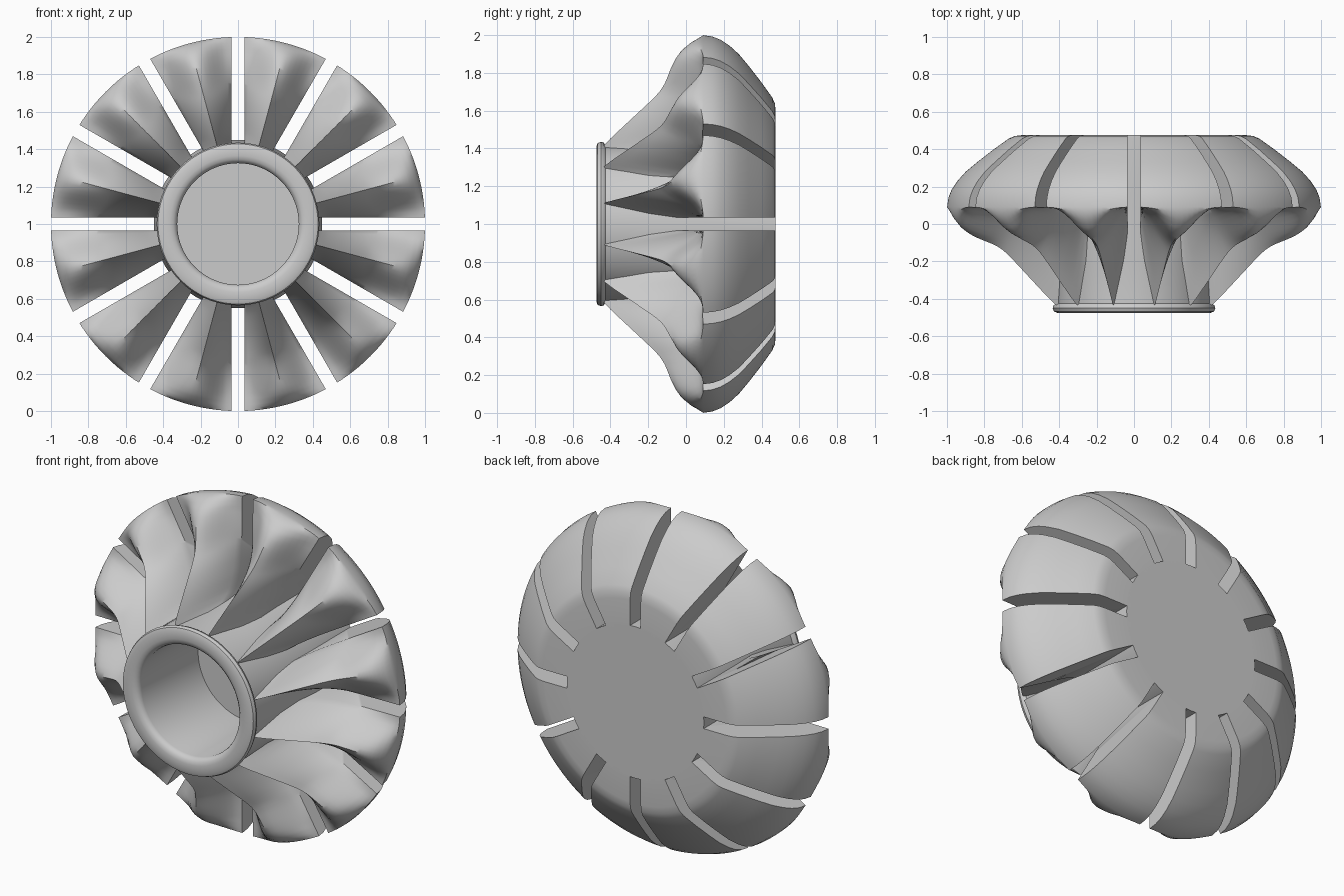
import bpy, bmesh, math
from mathutils import Matrix, Vector

if "Cube" in bpy.data.objects:
    bpy.data.objects.remove(bpy.data.objects["Cube"])

grey = bpy.data.materials.new("plain grey")
grey.use_nodes = True
grey.diffuse_color = (0.6, 0.6, 0.6, 1)
grey.node_tree.nodes["Principled BSDF"].inputs["Base Color"].default_value = (0.6, 0.6, 0.6, 1)

COUNT = 12
HALF_SLOT = 0.035
SEAM = 0.09
BACK = 0.475

# (radius, depth) profiles
RIDGE = [(0.42, -0.44), (0.45, -0.42), (0.70, -0.16), (0.75, -0.12), (0.80, -0.10),
         (0.88, -0.07), (0.94, -0.035), (0.975, 0.0), (0.99, 0.025), (1.0, 0.06)]
VALLEY = [(0.42, -0.10), (0.45, 0.0), (0.50, 0.045), (0.60, 0.075), (0.75, 0.085), (1.0, SEAM)]
SHELL = [(1.0, SEAM), (0.993, 0.14), (0.975, 0.185), (0.945, 0.23), (0.90, 0.28), (0.84, 0.33),
         (0.75, 0.40), (0.67, 0.457), (0.64, 0.47), (0.60, BACK), (0.42, BACK)]
HUB = [(0, SEAM), (0.325, SEAM), (0.325, -0.44), (0.33, -0.457), (0.345, -0.47), (0.365, BACK * -1),
       (0.41, BACK * -1), (0.428, -0.468), (0.435, -0.45), (0.43, -0.435), (0.418, -0.425),
       (0.42, -0.2), (0.45, SEAM), (0.45, BACK), (0, BACK)]


def sample(profile, r):
    for (r0, y0), (r1, y1) in zip(profile, profile[1:]):
        if r <= r1:
            return y0 + (y1 - y0) * (r - r0) / (r1 - r0)
    return profile[-1][1]


def smooth_sample(profile, r):
    # Average a small window so the profile bends gently
    offsets = [-0.03, -0.015, 0, 0.015, 0.03]
    limit = min(1.0, max(0.0, (r - 0.42) / 0.03), max(0.0, (1 - r) / 0.03))
    return sum(sample(profile, r + o * limit) for o in offsets) / len(offsets)


def polar(r, angle, y):
    return Vector((r * math.cos(angle), y, 1 + r * math.sin(angle)))


def finish(bm, name, sharp):
    bmesh.ops.recalc_face_normals(bm, faces=bm.faces)
    mesh = bpy.data.meshes.new(name)
    bm.to_mesh(mesh)
    bm.free()
    mesh.materials.append(grey)
    obj = bpy.data.objects.new(name, mesh)
    bpy.context.collection.objects.link(obj)
    bpy.ops.object.select_all(action="DESELECT")
    obj.select_set(True)
    bpy.context.view_layer.objects.active = obj
    bpy.ops.object.shade_smooth_by_angle(angle=math.radians(sharp))
    return obj


def front_depth(r, t):
    # Sharp ridge near the hub that softens into a rounded wave at the rim
    blend = min(1.0, max(0.0, (r - 0.72) / 0.2))
    tent = 1 - abs(t)
    wave = 0.5 + 0.5 * math.cos(math.pi * t)
    height = tent * (1 - blend) + wave * blend
    low, high = smooth_sample(VALLEY, r), smooth_sample(RIDGE, r)
    return low + (high - low) * height


def build_blade(name, centre):
    bm = bmesh.new()
    steps, rings = 16, 36
    columns = []
    for j in range(steps + 1):
        t = 2 * j / steps - 1
        path = []
        for i in range(rings + 1):
            r = 0.42 + 0.58 * i / rings
            path.append((r, front_depth(r, t)))
        path += [(r, y + 0.001 * (r == 1)) for r, y in SHELL]
        column = []
        for r, y in path:
            half = math.pi / COUNT - math.asin(HALF_SLOT / r)
            column.append(bm.verts.new(polar(r, centre + t * half, y)))
        columns.append(column)
    size = len(columns[0])
    for a, b in zip(columns, columns[1:]):
        for i in range(size):
            k = (i + 1) % size
            bm.faces.new((a[i], a[k], b[k], b[i]))
    bm.faces.new(columns[0])
    bm.faces.new(columns[-1])
    return finish(bm, name, 38)


def build_hub():
    bm = bmesh.new()
    verts = [bm.verts.new(polar(r, 0, y)) for r, y in HUB]
    edges = [bm.edges.new(pair) for pair in zip(verts, verts[1:])]
    bmesh.ops.spin(bm, geom=verts + edges, cent=(0, 0, 1), axis=(0, 1, 0),
                   angle=2 * math.pi, steps=72)
    bmesh.ops.remove_doubles(bm, verts=bm.verts, dist=0.0005)
    return finish(bm, "hub", 38)


build_hub()
for n in range(COUNT):
    build_blade(f"blade_{n + 1}", (n + 0.5) * 2 * math.pi / COUNT)
